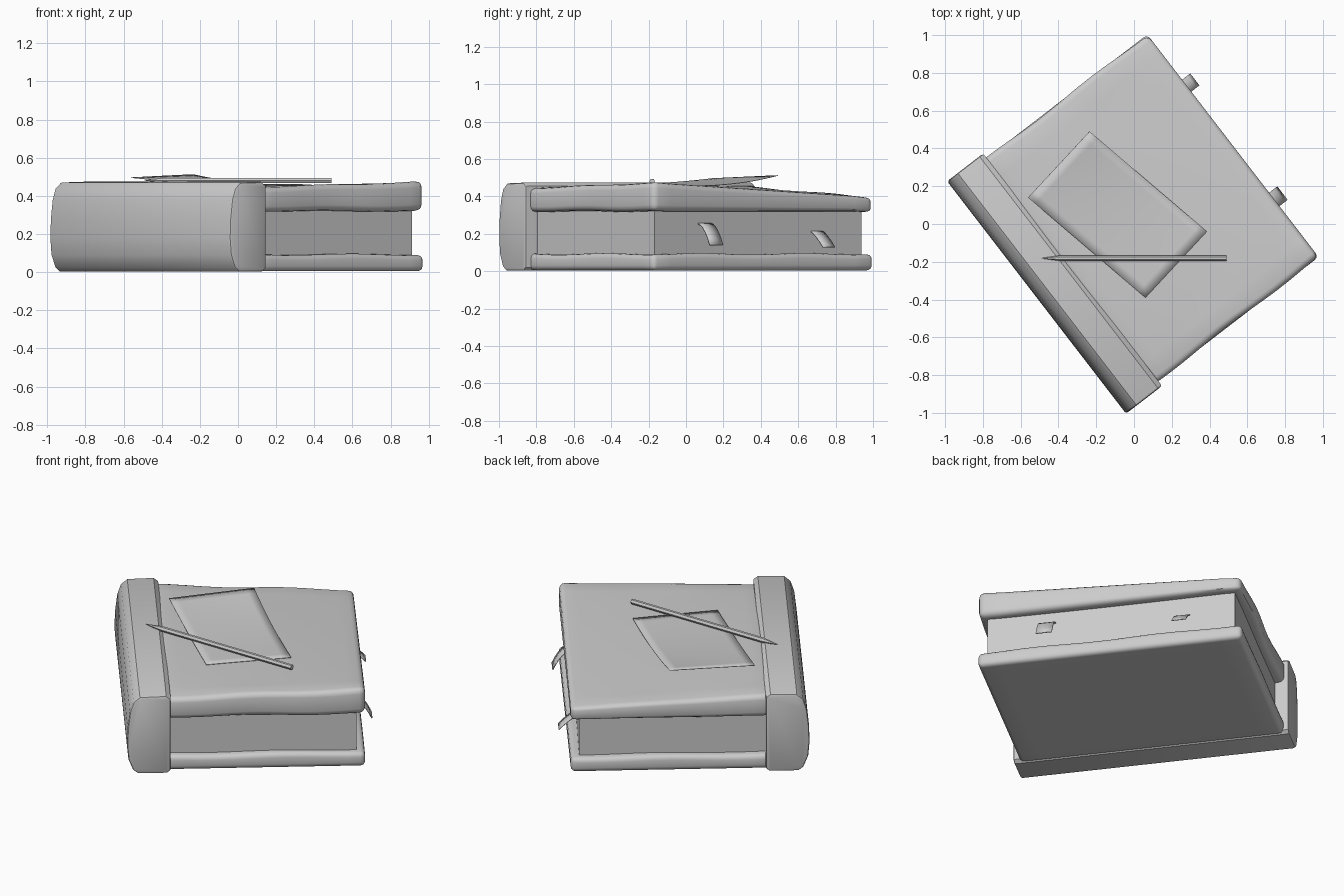
import bpy, bmesh, math
from mathutils import Matrix, Vector

if "Cube" in bpy.data.objects:
    bpy.data.objects.remove(bpy.data.objects["Cube"])

# Book frame: local x runs from spine to page edge, local y along the spine
TURN = Matrix.Rotation(math.radians(37.6), 4, 'Z')


def finish(name, bm, turn=True, angle=35):
    bmesh.ops.recalc_face_normals(bm, faces=bm.faces)
    if turn:
        bm.transform(TURN)
    mesh = bpy.data.meshes.new(name)
    bm.to_mesh(mesh)
    bm.free()
    ob = bpy.data.objects.new(name, mesh)
    bpy.context.collection.objects.link(ob)
    bpy.ops.object.select_all(action='DESELECT')
    ob.select_set(True)
    bpy.context.view_layer.objects.active = ob
    bpy.ops.object.shade_smooth_by_angle(angle=math.radians(angle))
    return ob


def lerp(a, b, t):
    return a + (b - a) * t


def cover_top(x, y):
    # sagging height of the front cover
    u = (x + 0.41) / 1.076
    v = (y + 0.73) / 1.48
    z = lerp(lerp(0.445, 0.476, u), lerp(0.452, 0.395, u), v)
    return z + 0.014 * math.sin(math.pi * v) * (1 - u)


def slab(name, x0, x1, y0, y1, z0, z1, bevel, bend=None):
    bm = bmesh.new()
    bmesh.ops.create_cube(bm, size=1)
    for v in bm.verts:
        v.co = Vector((lerp(x0, x1, v.co.x + .5), lerp(y0, y1, v.co.y + .5),
                       lerp(z0, z1, v.co.z + .5)))
    if bevel:
        bmesh.ops.bevel(bm, geom=bm.edges[:], offset=bevel, segments=3,
                        profile=0.5, affect='EDGES')
    # slice so the slab can be bent
    for axis, a, b in ((0, x0, x1), (1, y0, y1)):
        no = Vector((axis == 0, axis == 1, 0))
        for i in range(1, 12):
            bmesh.ops.bisect_plane(bm, geom=bm.verts[:] + bm.edges[:] + bm.faces[:],
                                   plane_co=no * lerp(a, b, i / 12), plane_no=no)
    if bend:
        for v in bm.verts:
            bend(v)
    return finish(name, bm)


def bend_top(v):
    t = max(0, (v.co.z - 0.32) / 0.15)
    top = cover_top(v.co.x, v.co.y)
    v.co.z = 0.32 + t * (top - 0.32)
    wave = 0.005 * math.sin(9 * v.co.x + 7 * v.co.y)
    if abs(v.co.y) > 0.68:
        v.co.y += wave
        v.co.z += wave * 0.6


def bend_bottom(v):
    if v.co.z > 0.05:
        v.co.z += 0.004 * math.sin(8 * v.co.x + 9 * v.co.y)


def bend_pages(v):
    # shallow hollow in the page edges
    if v.co.x > 0.61:
        v.co.x -= 0.008 * math.cos(v.co.y * 2)


# covers and page block
slab("front_cover", -0.43, 0.668, -0.735, 0.752, 0.32, 0.47, 0.032, bend_top)
slab("back_cover", -0.43, 0.668, -0.735, 0.752, 0.005, 0.093, 0.026, bend_bottom)
slab("page_block", -0.43, 0.622, -0.69, 0.705, 0.08, 0.335, 0, bend_pages)

# spine: bulged profile extruded along the book
profile = [(-0.405, 0.02), (-0.425, 0.003), (-0.585, 0.003), (-0.612, 0.025), (-0.638, 0.09),
           (-0.646, 0.18), (-0.642, 0.28), (-0.63, 0.38), (-0.61, 0.44), (-0.575, 0.47),
           (-0.43, 0.474), (-0.405, 0.455)]
bm = bmesh.new()
face = bm.faces.new([bm.verts.new((x, -0.77, z)) for x, z in profile])
ext = bmesh.ops.extrude_face_region(bm, geom=[face])
moved = [g for g in ext['geom'] if isinstance(g, bmesh.types.BMVert)]
bmesh.ops.translate(bm, verts=moved, vec=(0, 1.553, 0))
rim = [e for e in bm.edges if abs(e.verts[0].co.y - e.verts[1].co.y) < 1e-5]
bmesh.ops.bevel(bm, geom=rim, offset=0.014, segments=2, profile=0.5, affect='EDGES')
finish("spine", bm)


def sheet(name, nu, nv, point, thickness):
    bm = bmesh.new()
    rows = [[bm.verts.new(point(i / nu, j / nv)) for i in range(nu + 1)]
            for j in range(nv + 1)]
    for j in range(nv):
        for i in range(nu):
            bm.faces.new((rows[j][i], rows[j][i + 1], rows[j + 1][i + 1], rows[j + 1][i]))
    ob = finish(name, bm)
    mod = ob.modifiers.new("thickness", 'SOLIDIFY')
    mod.thickness = thickness
    mod.offset = 0


# loose paper with a curled far end
def paper_point(s, t):
    near = Vector((-0.19, -0.346)).lerp(Vector((0.281, -0.267)), s)
    far = Vector((-0.359, 0.453)).lerp(Vector((0.113, 0.532)), s)
    p = near.lerp(far, t)
    z = cover_top(p.x, p.y) + 0.005 + lerp(0.034, 0.074, s) * t ** 2.2
    return (p.x, p.y, z)


sheet("loose_paper", 10, 16, paper_point, 0.003)


# page marker tabs drooping from the page edge
def tab(name, y_mid, width, z_top, z_tip, power):
    def point(s, t):
        return (0.605 + 0.115 * t, y_mid + (s - 0.5) * width,
                z_top - (z_top - z_tip) * t ** power)
    sheet(name, 2, 6, point, 0.006)


tab("page_tab_back", 0.41, 0.08, 0.215, 0.128, 1.4)
tab("page_tab_front", -0.35, 0.09, 0.255, 0.14, 2.2)

# pencil: six-sided body with a sharpened tip
bm = bmesh.new()
along = Matrix.Rotation(math.radians(90), 4, 'Y')
for r1, r2, x, length in ((0.015, 0.015, 0.05, 0.88), (0.001, 0.015, -0.44, 0.1)):
    bmesh.ops.create_cone(bm, cap_ends=True, segments=6, radius1=r1, radius2=r2, depth=length,
                          matrix=Matrix.Translation((x, -0.181, 0.481)) @ along)
finish("pencil", bm, turn=False)
